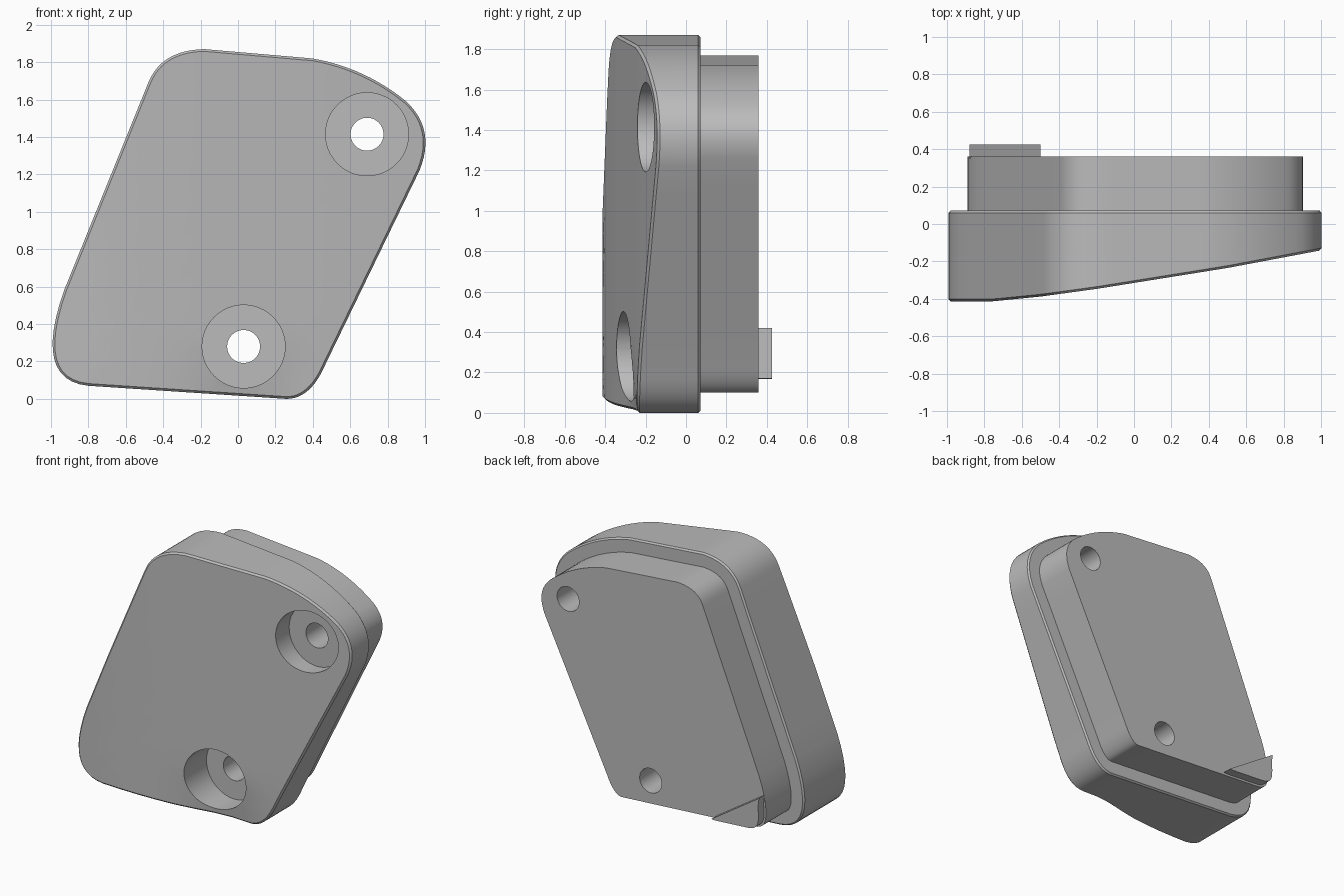
import bpy, bmesh, math
from mathutils import Vector

default = bpy.data.objects.get("Cube")
if default:
    bpy.data.objects.remove(default)

grey = bpy.data.materials.new("plain grey")
grey.use_nodes = True
grey.diffuse_color = (0.5, 0.5, 0.5, 1)
grey.node_tree.nodes["Principled BSDF"].inputs["Base Color"].default_value = (0.5, 0.5, 0.5, 1)

# Rounded corners of the leaning outline (start, control, end) in x, z, anticlockwise
CORNERS = [
    ((-0.93, 0.58), (-1.1, 0.1), (-0.8, 0.07)),
    ((0.26, 0), (0.39, 0), (0.47, 0.19)),
    ((0.97, 1.22), (1.06, 1.44), (0.9, 1.59)),
    ((0.9, 1.59), (0.68, 1.77), (0.4, 1.82)),
    ((-0.18, 1.87), (-0.41, 1.865), (-0.48, 1.69)),
]
CENTRE = Vector((0, 0.93))


def outline():
    pts = []
    for i, corner in enumerate(CORNERS):
        a, c, b = map(Vector, corner)
        for k in range(13):
            t = k / 12
            p = a * (1 - t) ** 2 + c * 2 * t * (1 - t) + b * t * t
            if not pts or (p - pts[-1]).length > 0.001:
                pts.append(p)
        # extra points along the straight side that follows
        nxt = Vector(CORNERS[(i + 1) % len(CORNERS)][0])
        if (nxt - b).length > 0.01:
            pts += [b.lerp(nxt, k / 8) for k in range(1, 8)]
    return pts


def inset(pts, d):
    out = []
    for i, p in enumerate(pts):
        t = (pts[(i + 1) % len(pts)] - pts[i - 1]).normalized()
        out.append(p + Vector((-t.y, t.x)) * d)
    return out


# Depth of the sloping front, with a shallow dip at the lower edge
SLOPE = [(-1.2, -0.415), (-0.75, -0.413), (-0.5, -0.388), (-0.2, -0.347),
         (0, -0.315), (0.5, -0.235), (1.1, -0.122)]


def front_y(p):
    for (x0, y0), (x1, y1) in zip(SLOPE, SLOPE[1:]):
        if p.x <= x1:
            y = y0 + (y1 - y0) * (p.x - x0) / (x1 - x0)
            break
    dip = 0.05 * math.exp(-((p.x - 0.08) / 0.27) ** 2) * max(0, 1 - p.y / 0.33)
    return y + dip


def finish(bm, name):
    bmesh.ops.recalc_face_normals(bm, faces=bm.faces)
    mesh = bpy.data.meshes.new(name)
    bm.to_mesh(mesh)
    bm.free()
    ob = bpy.data.objects.new(name, mesh)
    bpy.context.collection.objects.link(ob)
    mesh.materials.append(grey)
    return ob


def smooth(ob):
    bpy.ops.object.select_all(action="DESELECT")
    ob.select_set(True)
    bpy.context.view_layer.objects.active = ob
    bpy.ops.object.shade_smooth_by_angle(angle=math.radians(30))


def bridge(bm, rings):
    for r, s in zip(rings, rings[1:]):
        for i in range(len(r)):
            j = (i + 1) % len(r)
            bm.faces.new((r[i], r[j], s[j], s[i]))


# Stepped cover: sloping front, rim, and narrower back plate
base = outline()
bm = bmesh.new()


def ring(pts, y):
    return [bm.verts.new((p.x, y(p) if callable(y) else y, p.y)) for p in pts]


soft = inset(base, 0.012)
rings = [ring([CENTRE.lerp(p, k / 10) for p in soft], front_y) for k in range(1, 11)]
hub = bm.verts.new((CENTRE.x, front_y(CENTRE), CENTRE.y))
for i in range(len(base)):
    bm.faces.new((hub, rings[0][i], rings[0][(i + 1) % len(base)]))
rings.append(ring(base, lambda p: front_y(p) + 0.012))
for d, y in ((0, 0.06), (0.01, 0.072), (0.1, 0.072), (0.1, 0.36)):
    rings.append(ring(inset(base, d), y))
bridge(bm, rings)
bm.faces.new(rings[-1])
cover = finish(bm, "stepped_cover")

# Two bolt holes, each with a wide counterbore from the front
bpy.context.view_layer.objects.active = cover
for x, z in ((0.69, 1.415), (0.03, 0.28)):
    for radius, y0, y1 in ((0.222, -1, -0.085), (0.088, -0.5, 1)):
        bpy.ops.mesh.primitive_cylinder_add(
            vertices=48, radius=radius, depth=y1 - y0,
            location=(x, (y0 + y1) / 2, z), rotation=(math.pi / 2, 0, 0))
        cutter = bpy.context.object
        cutter.hide_render = True
        bpy.context.view_layer.objects.active = cover
        cut = cover.modifiers.new("hole", "BOOLEAN")
        cut.operation = "DIFFERENCE"
        cut.solver = "EXACT"
        cut.object = cutter
        bpy.ops.object.modifier_apply(modifier=cut.name)
        bpy.data.objects.remove(cutter)
smooth(cover)

# Locating tab: lower corner segment closed by a slanting chord
a, b = Vector((-0.88, 0.42)), Vector((-0.5, 0.17))
segment = [p for p in inset(base, 0.115)
           if (b - a).cross(p - a) < 0 and p.x < -0.5]
segment = [a] + [p for p in segment if p.y < 0.4] + [b]
bm = bmesh.new()
tab_rings = [ring(segment, 0.35), ring(segment, 0.425)]
bridge(bm, tab_rings)
for r in tab_rings:
    bm.faces.new(r)
smooth(finish(bm, "locating_tab"))
